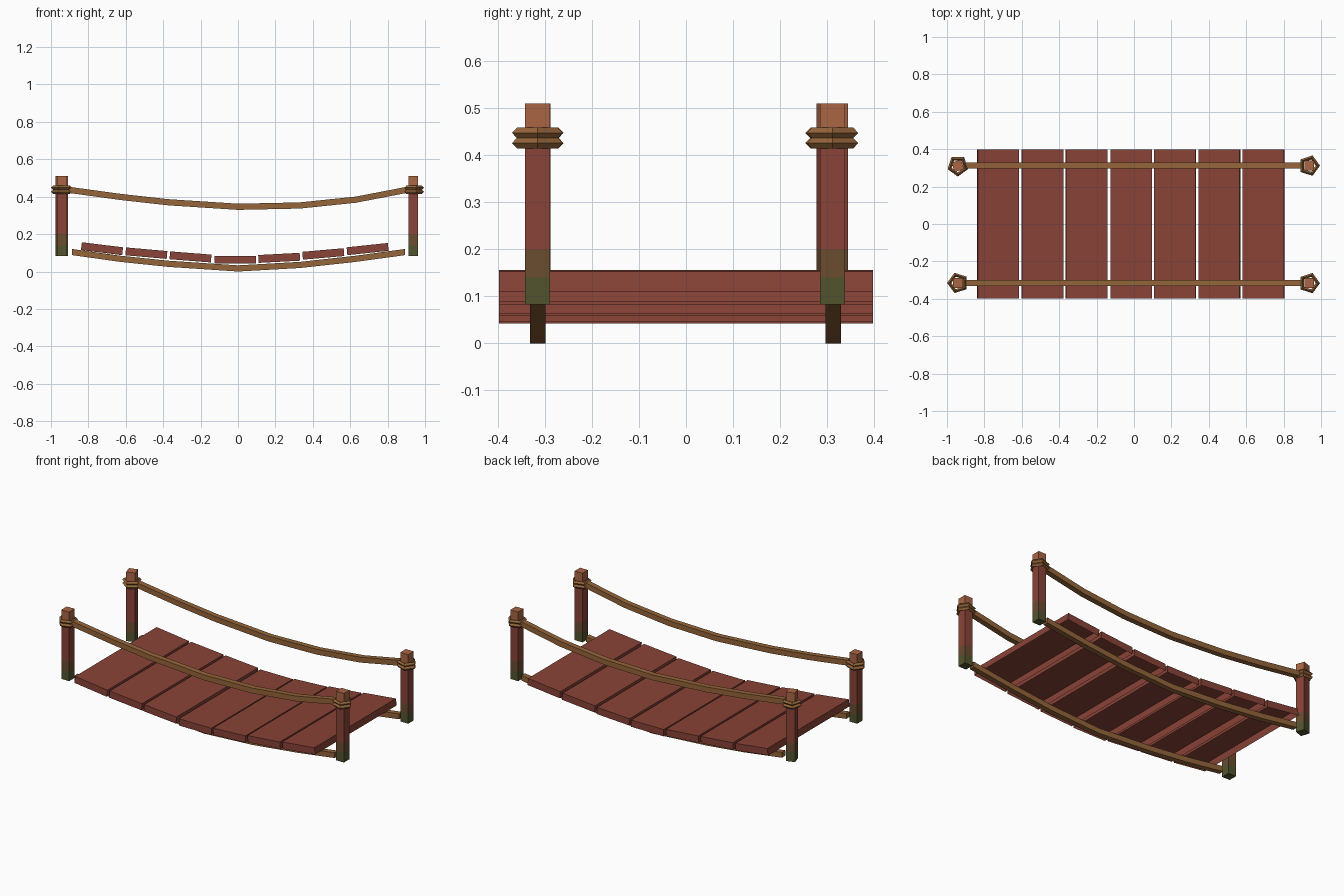
import bpy, bmesh, math
from mathutils import Matrix

if "Cube" in bpy.data.objects:
    bpy.data.objects.remove(bpy.data.objects["Cube"])


def mat(name, rgb):
    m = bpy.data.materials.new(name)
    m.diffuse_color = (*rgb, 1)
    m.use_nodes = True
    m.node_tree.nodes["Principled BSDF"].inputs["Base Color"].default_value = m.diffuse_color
    return m


RED = mat("red brown wood", (0.25, 0.056, 0.038))
LIGHT = mat("light cut wood", (0.40, 0.132, 0.060))
MIX = mat("mossy brown wood", (0.145, 0.072, 0.030))
MOSS = mat("moss green", (0.085, 0.088, 0.028))
ROPE = mat("rope tan", (0.30, 0.130, 0.042))


def finish(bm, name, mats):
    bmesh.ops.recalc_face_normals(bm, faces=bm.faces)
    me = bpy.data.meshes.new(name)
    bm.to_mesh(me)
    bm.free()
    for m in mats:
        me.materials.append(m)
    ob = bpy.data.objects.new(name, me)
    bpy.context.collection.objects.link(ob)
    return ob


# Deck planks: shallow boards, open underneath
planks = [(-0.727, 0.122, 7), (-0.490, 0.098, 5), (-0.254, 0.078, 4.5),
          (-0.015, 0.063, 0), (0.220, 0.073, -3), (0.456, 0.094, -5),
          (0.693, 0.120, -6)]
for i, (x, z, tilt) in enumerate(planks):
    bm = bmesh.new()
    bmesh.ops.create_cube(bm, size=1, matrix=Matrix.Diagonal((0.222, 0.796, 0.042, 1)))
    bm.normal_update()
    bmesh.ops.delete(bm, geom=[f for f in bm.faces if f.normal.z < -0.5],
                     context='FACES_ONLY')
    me = bpy.data.meshes.new("plank")
    bm.to_mesh(me)
    bm.free()
    me.materials.append(RED)
    ob = bpy.data.objects.new(f"plank_{i + 1}", me)
    bpy.context.collection.objects.link(ob)
    ob.location = (x, 0, z)
    ob.rotation_euler.y = math.radians(tilt)


# Square ropes swept along a sagging path
def rope(name, path, y, w=0.0165):
    bm = bmesh.new()
    rings = [[bm.verts.new((x, y + a * w, z + b * w))
              for a, b in ((-1, -1), (1, -1), (1, 1), (-1, 1))] for x, z in path]
    for p, q in zip(rings, rings[1:]):
        for k in range(4):
            bm.faces.new((p[k], p[(k + 1) % 4], q[(k + 1) % 4], q[k]))
    bm.faces.new(rings[0])
    bm.faces.new(rings[-1])
    finish(bm, name, [ROPE])


hand = [(-0.915, 0.438), (-0.63, 0.399), (-0.37, 0.370), (0, 0.346),
        (0.33, 0.353), (0.63, 0.384), (0.91, 0.438)]
deck = [(-0.887, 0.104), (-0.63, 0.068), (-0.37, 0.041), (0, 0.0165),
        (0.33, 0.035), (0.63, 0.068), (0.893, 0.104)]
for side, y in (("front", -0.315), ("back", 0.313)):
    rope(f"{side}_hand_rope", hand, y)
    rope(f"{side}_deck_rope", deck, y)


# Posts coloured by height bands, each bound by two five-sided rope rings
def post(name, x, y, turn):
    s = 0.0265
    levels = [0.083, 0.14, 0.20, 0.437, 0.51]
    bm = bmesh.new()
    rot = Matrix.Rotation(turn, 3, 'Z')
    rings = []
    for z in levels:
        ring = []
        for a, b in ((-1, -1), (1, -1), (1, 1), (-1, 1)):
            v = bm.verts.new((a * s, b * s, z))
            v.co = rot @ v.co
            v.co.x += x
            v.co.y += y
            ring.append(v)
        rings.append(ring)
    for i, (p, q) in enumerate(zip(rings, rings[1:])):
        for k in range(4):
            f = bm.faces.new((p[k], p[(k + 1) % 4], q[(k + 1) % 4], q[k]))
            f.material_index = i
    bm.faces.new(rings[0]).material_index = 0
    bm.faces.new(rings[-1]).material_index = 3
    finish(bm, name, [MOSS, MIX, RED, LIGHT])
    for j, z in enumerate((0.426, 0.448)):
        bpy.ops.mesh.primitive_torus_add(
            major_segments=5, minor_segments=4, major_radius=0.046,
            minor_radius=0.0112, location=(x, y, z),
            rotation=(0, 0, turn + (math.pi if x < 0 else 0)))
        ob = bpy.context.object
        ob.name = f"{name}_binding_{j + 1}"
        ob.data.materials.append(ROPE)
        for p in ob.data.polygons:
            p.use_smooth = False


post("front_left_post", -0.942, -0.315, 0)
post("back_left_post", -0.942, 0.311, math.radians(18))
post("front_right_post", 0.937, -0.316, 0)
post("back_right_post", 0.937, 0.312, 0)
